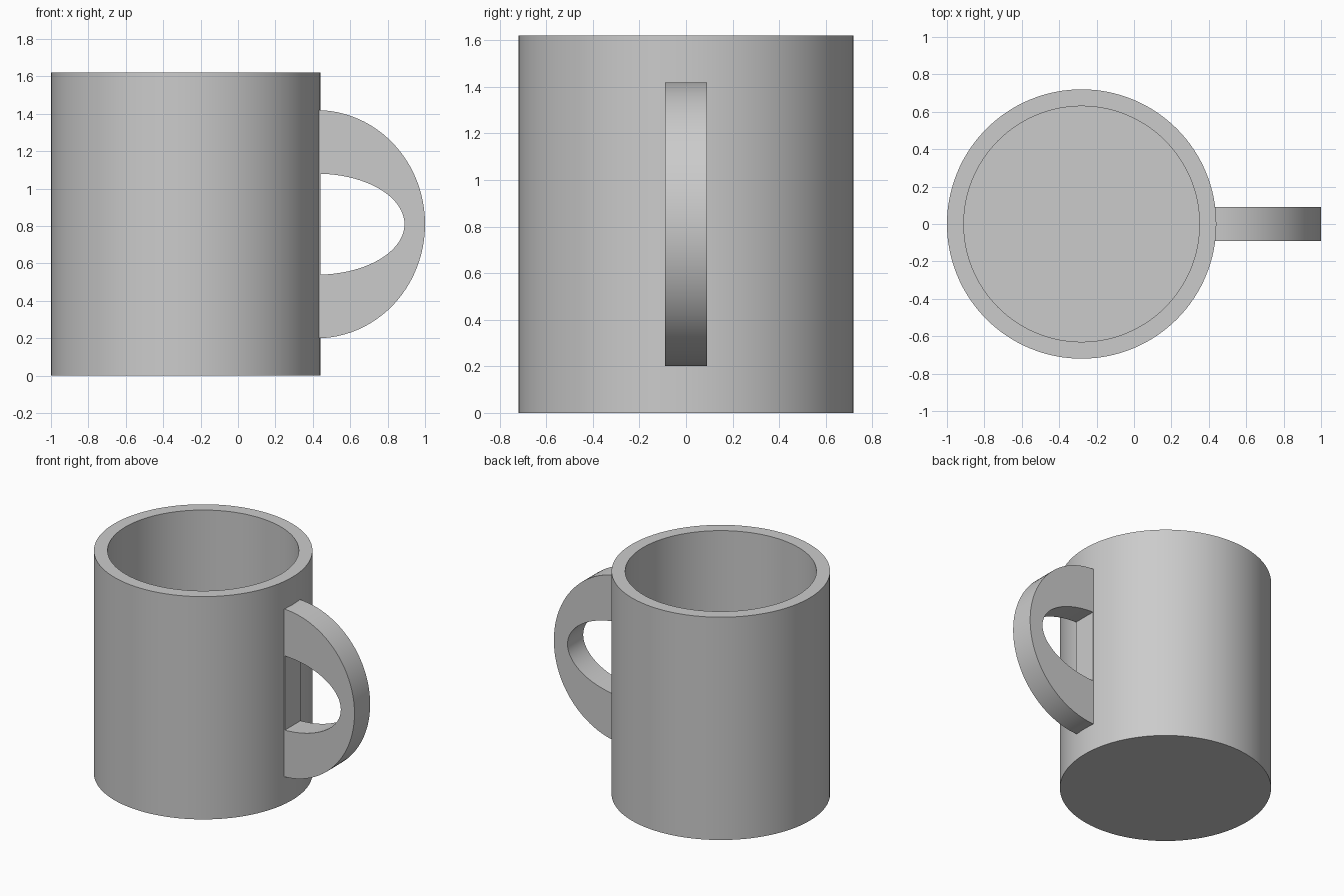
import bpy, bmesh
from math import sin, cos, pi, radians
from mathutils import Vector

cube = bpy.data.objects.get("Cube")
if cube:
    bpy.data.objects.remove(cube, do_unlink=True)

grey = bpy.data.materials.new("light_grey")
grey.use_nodes = True
COLOR = (0.6, 0.6, 0.6, 1)
grey.diffuse_color = COLOR
grey.node_tree.nodes["Principled BSDF"].inputs["Base Color"].default_value = COLOR

CUP_X, RADIUS, INNER, HEIGHT, FLOOR = -0.28, 0.72, 0.63, 1.62, 0.09
HANDLE_Z, HANDLE_WIDTH = 0.81, 0.18


def finish(name, bm):
    bmesh.ops.recalc_face_normals(bm, faces=bm.faces)
    mesh = bpy.data.meshes.new(name)
    bm.to_mesh(mesh)
    bm.free()
    obj = bpy.data.objects.new(name, mesh)
    bpy.context.collection.objects.link(obj)
    mesh.materials.append(grey)
    bpy.ops.object.select_all(action="DESELECT")
    obj.select_set(True)
    bpy.context.view_layer.objects.active = obj
    bpy.ops.object.shade_smooth_by_angle(angle=radians(30))
    return obj


# Cup: wall, rim and floor turned from one profile
bm = bmesh.new()
profile = [(0, 0), (RADIUS, 0), (RADIUS, HEIGHT), (INNER, HEIGHT), (INNER, FLOOR), (0, FLOOR)]
verts = [bm.verts.new((CUP_X + r, 0, z)) for r, z in profile]
edges = [bm.edges.new(pair) for pair in zip(verts, verts[1:])]
bmesh.ops.spin(bm, geom=verts + edges, cent=(CUP_X, 0, 0), axis=(0, 0, 1),
               angle=2 * pi, steps=128)
bmesh.ops.remove_doubles(bm, verts=bm.verts, dist=0.0001)
finish("cup_body", bm)


# Handle: flat band between two half ellipses, with ends sunk into the wall
def half_ellipse(reach, rise, start=0.42, root=0.40, steps=48):
    arc = [(start + reach * sin(pi * i / steps), HANDLE_Z + rise * cos(pi * i / steps))
           for i in range(steps + 1)]
    return [(root, arc[0][1])] + arc + [(root, arc[-1][1])]


bm = bmesh.new()
outer, inner = [[bm.verts.new((x, -HANDLE_WIDTH / 2, z)) for x, z in half_ellipse(*size)]
                for size in ((0.58, 0.61), (0.47, 0.27))]
for i in range(len(outer) - 1):
    bm.faces.new((outer[i], outer[i + 1], inner[i + 1], inner[i]))
side = bmesh.ops.extrude_face_region(bm, geom=bm.faces[:])
bmesh.ops.translate(bm, vec=Vector((0, HANDLE_WIDTH, 0)),
                    verts=[v for v in side["geom"] if isinstance(v, bmesh.types.BMVert)])
finish("handle", bm)

# Flat mounting strip joining the handle ends along the wall
bm = bmesh.new()
bmesh.ops.create_cube(bm, size=1)
bmesh.ops.scale(bm, vec=(0.04, HANDLE_WIDTH, 0.56), verts=bm.verts)
bmesh.ops.translate(bm, vec=(0.42, 0, HANDLE_Z), verts=bm.verts)
finish("handle_mount", bm)
